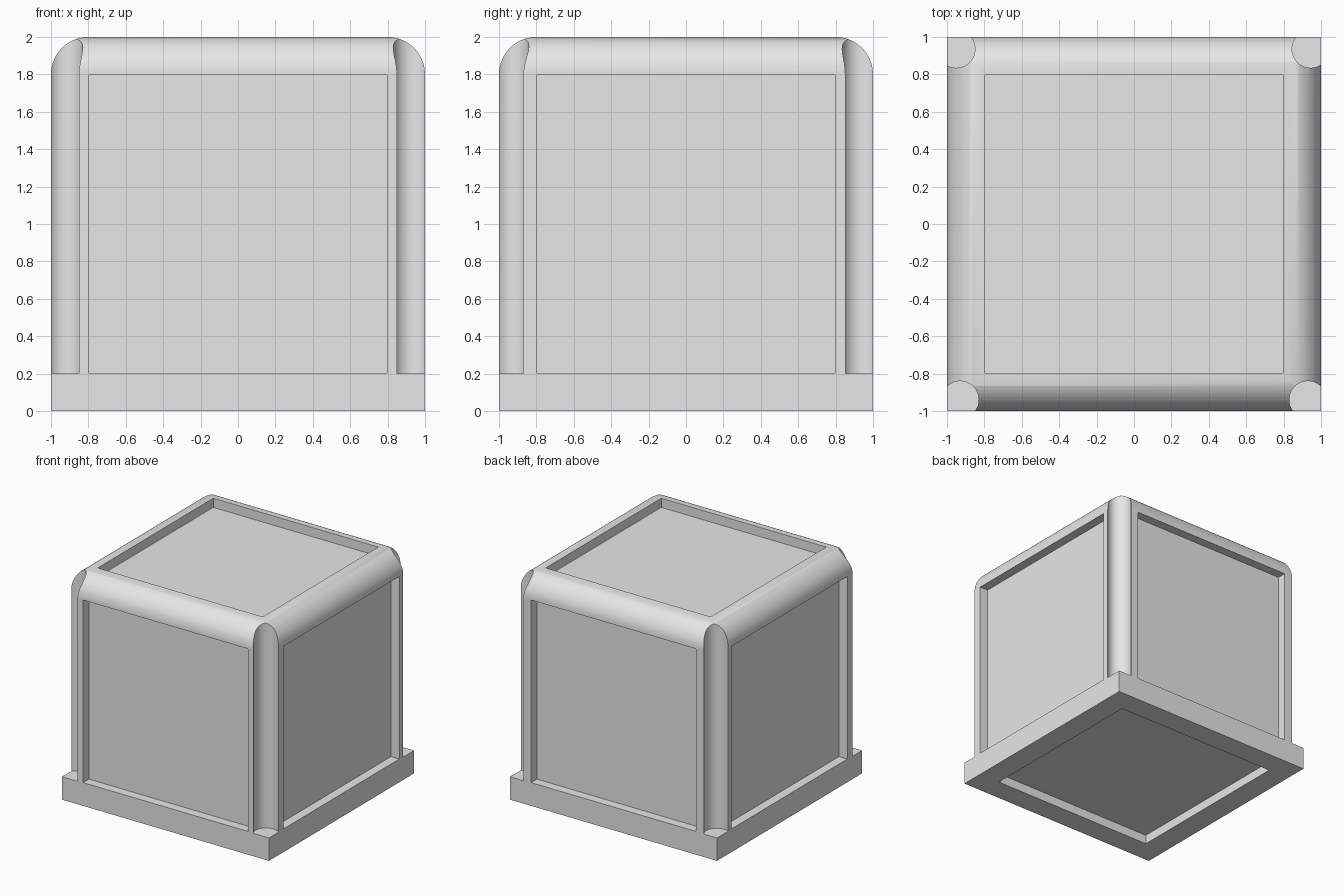
import bpy
import bmesh
import math
from mathutils import Vector

if "Cube" in bpy.data.objects:
    bpy.data.objects.remove(bpy.data.objects["Cube"], do_unlink=True)

SIZE = 2.0
ROUND = 0.2          # radius of the upper edges
BASE = 0.2           # height of the square base
PANEL = 1.594        # width of the recessed panels
DEPTH = 0.08         # depth of the recesses
GROOVE = 0.1         # radius of the corner grooves

grey = bpy.data.materials.new("light grey")
grey.use_nodes = True
colour = (0.8, 0.8, 0.8, 1)
grey.diffuse_color = colour
grey.node_tree.nodes["Principled BSDF"].inputs["Base Color"].default_value = colour


def finish(bm, name):
    mesh = bpy.data.meshes.new(name)
    bm.to_mesh(mesh)
    bm.free()
    mesh.materials.append(grey)
    obj = bpy.data.objects.new(name, mesh)
    bpy.context.collection.objects.link(obj)
    return obj


def box(name, size, centre):
    bm = bmesh.new()
    bmesh.ops.create_cube(bm, size=1)
    bmesh.ops.scale(bm, vec=size, verts=bm.verts)
    bmesh.ops.translate(bm, vec=centre, verts=bm.verts)
    return finish(bm, name)


def cylinder(name, radius, height, centre):
    bm = bmesh.new()
    bmesh.ops.create_cone(bm, cap_ends=True, segments=48, radius1=radius,
                          radius2=radius, depth=height)
    bmesh.ops.translate(bm, vec=centre, verts=bm.verts)
    return finish(bm, name)


def cut(target, cutter):
    cutter.hide_render = True
    mod = target.modifiers.new("cut", "BOOLEAN")
    mod.operation = "DIFFERENCE"
    mod.solver = "EXACT"
    mod.object = cutter
    bpy.ops.object.modifier_apply(modifier=mod.name)
    bpy.data.objects.remove(cutter, do_unlink=True)


# Block with rounded upper edges
bm = bmesh.new()
bmesh.ops.create_cube(bm, size=SIZE)
bmesh.ops.translate(bm, vec=(0, 0, SIZE / 2), verts=bm.verts)
top_edges = [e for e in bm.edges if all(v.co.z > 1 for v in e.verts)]
bmesh.ops.bevel(bm, geom=top_edges, offset=ROUND, offset_type="OFFSET",
                segments=14, profile=0.5, affect="EDGES")
block = finish(bm, "block")
bpy.context.view_layer.objects.active = block
block.select_set(True)

# Corner grooves standing on the base
for x, y in [(-0.95, 0.935), (0.945, 0.935), (-0.93, -0.94), (0.93, -0.94)]:
    cut(block, cylinder("groove_cutter", GROOVE, SIZE, (x, y, BASE + SIZE / 2)))

# Recessed square panel in each of the six faces
middle = Vector((0, 0, SIZE / 2))
for axis in range(3):
    for side in (-1, 1):
        size = Vector((PANEL, PANEL, PANEL))
        size[axis] = DEPTH * 2
        offset = Vector()
        offset[axis] = side * SIZE / 2
        cut(block, box("panel_cutter", size, middle + offset))

# Smooth curves, crisp corners and flat faces
bpy.ops.object.shade_smooth_by_angle(angle=math.radians(30))
weighted = block.modifiers.new("weighted normals", "WEIGHTED_NORMAL")
weighted.keep_sharp = True
